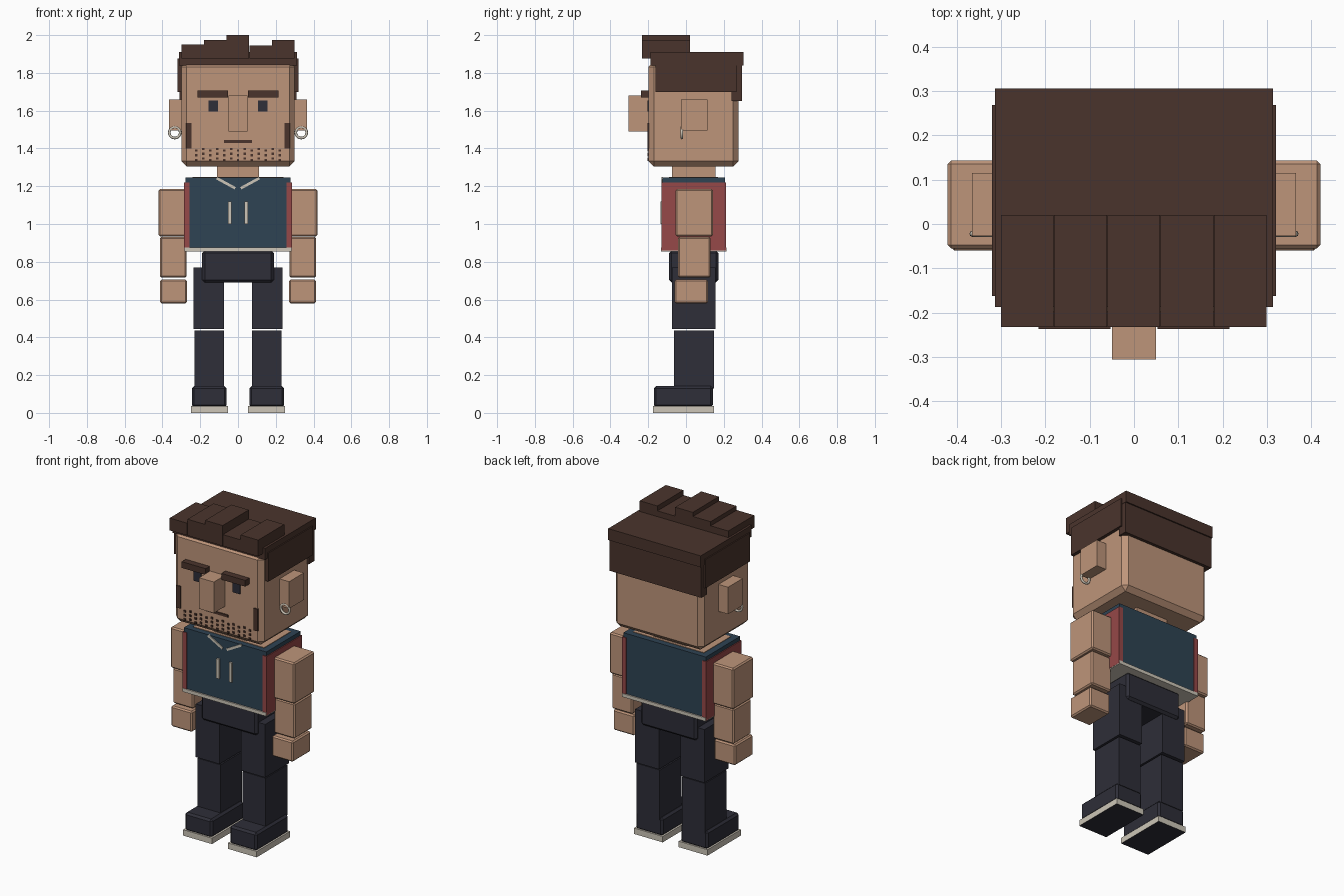
import bpy
import bmesh
import math
from mathutils import Matrix

cube = bpy.data.objects.get("Cube")
if cube:
    bpy.data.objects.remove(cube, do_unlink=True)


def make_material(name, rgb):
    linear = [((c / 255 + 0.055) / 1.055) ** 2.4 for c in rgb] + [1]
    m = bpy.data.materials.new(name)
    m.use_nodes = True
    m.diffuse_color = linear
    bsdf = next(n for n in m.node_tree.nodes if n.type == 'BSDF_PRINCIPLED')
    bsdf.inputs["Base Color"].default_value = linear
    return m


skin = make_material("skin", (190, 149, 122))
brown = make_material("dark brown hair", (74, 52, 44))
navy = make_material("navy cloth", (46, 67, 83))
red = make_material("faded red cloth", (150, 72, 72))
charcoal = make_material("charcoal", (46, 46, 56))
cream = make_material("cream", (205, 198, 184))


def add_object(name, bm, mats, bevel=0):
    me = bpy.data.meshes.new(name)
    bm.to_mesh(me)
    bm.free()
    for m in mats:
        me.materials.append(m)
    ob = bpy.data.objects.new(name, me)
    bpy.context.collection.objects.link(ob)
    if bevel:
        mod = ob.modifiers.new("chamfer", 'BEVEL')
        mod.width = bevel
        mod.segments = 1
    return ob


def add_box(bm, xs, ys, zs, tilt=0):
    """Add a box spanning the given ranges, optionally turned about y."""
    spans = (xs, ys, zs)
    centre = [(a + b) / 2 for a, b in spans]
    size = [abs(b - a) for a, b in spans]
    bmesh.ops.create_cube(bm, size=1, matrix=Matrix.Translation(centre)
                          @ Matrix.Rotation(tilt, 4, 'Y') @ Matrix.Diagonal((*size, 1)))


def box(name, mat, xs, ys, zs, bevel=0, tilt=0):
    bm = bmesh.new()
    add_box(bm, xs, ys, zs, tilt)
    return add_object(name, bm, [mat], bevel)


def pair(name, mat, xs, ys, zs, bevel=0, tilt=0):
    """Matching boxes on both sides; xs is given for the left (+x)."""
    return [box(side + "_" + name, mat, (s * xs[0], s * xs[1]), ys, zs, bevel, s * tilt)
            for side, s in (("left", 1), ("right", -1))]


# Head and face
box("head", skin, (-0.3, 0.3), (-0.198, 0.278), (1.305, 1.86), 0.028)
box("neck", skin, (-0.11, 0.11), (-0.075, 0.155), (1.2, 1.32))
box("nose", skin, (-0.05, 0.05), (-0.305, -0.19), (1.49, 1.68))
box("mouth", brown, (-0.073, 0.073), (-0.204, -0.196), (1.43, 1.445))
pair("ear", skin, (0.29, 0.365), (-0.027, 0.115), (1.495, 1.66))
pair("eye", charcoal, (0.107, 0.157), (-0.205, -0.196), (1.595, 1.655))
pair("eyebrow", brown, (0.053, 0.215), (-0.237, -0.19), (1.67, 1.708))
pair("sideburn", brown, (0.247, 0.275), (-0.205, -0.185), (1.4, 1.535))

# Stubble: staggered rows of small plates
bm = bmesh.new()
for col in range(13):
    x = (col - 6) * 0.0367
    for row in range(3):
        z = 1.397 - row * 0.025 - (col % 2 == 0) * 0.008
        add_box(bm, (x - 0.0065, x + 0.0065), (-0.204, -0.196), (z - 0.006, z + 0.006))
add_object("stubble", bm, [brown])

# Earrings
for side, s in (("left", 1), ("right", -1)):
    bpy.ops.mesh.primitive_torus_add(location=(s * 0.335, -0.022, 1.484),
                                     rotation=(math.pi / 2, 0, 0),
                                     major_radius=0.029, minor_radius=0.007,
                                     major_segments=20, minor_segments=8)
    ring = bpy.context.object
    ring.name = side + "_earring"
    ring.data.materials.append(cream)
    bpy.ops.object.shade_smooth()

# Hair
box("hair_cap", brown, (-0.313, 0.313), (-0.187, 0.305), (1.84, 1.91))
box("hair_back", brown, (-0.311, 0.311), (0.24, 0.297), (1.65, 1.85))
pair("hair_side", brown, (0.285, 0.32), (-0.162, 0.268), (1.7, 1.875))
for i, top in enumerate((1.95, 1.975, 2.0, 1.945, 1.975)):
    x = -0.3 + i * 0.12
    box("fringe_block_%d" % (i + 1), brown, (x, x + 0.119), (-0.232, 0.02), (1.875, top))

# Sleeveless top
box("vest", navy, (-0.279, 0.279), (-0.125, 0.207), (0.87, 1.245))
box("shoulder_opening", skin, (-0.24, 0.24), (-0.09, 0.17), (1.24, 1.248))
pair("vest_side_panel", red, (0.258, 0.285), (-0.13, 0.212), (0.86, 1.22))
box("vest_hem", cream, (-0.284, 0.284), (-0.133, 0.215), (0.855, 0.876))
pair("drawstring", cream, (0.034, 0.052), (-0.136, -0.122), (1.0, 1.12))
pair("collar_trim", cream, (0.008, 0.12), (-0.131, -0.122), (1.209, 1.223), tilt=-0.5)

# Arms
pair("upper_arm", skin, (0.27, 0.42), (-0.055, 0.143), (0.935, 1.185), 0.008)
pair("forearm", skin, (0.272, 0.413), (-0.043, 0.13), (0.716, 0.932), 0.008)
pair("hand", skin, (0.27, 0.413), (-0.06, 0.116), (0.58, 0.706), 0.008)

# Hips and legs
box("hips", charcoal, (-0.19, 0.19), (-0.09, 0.172), (0.69, 0.86), 0.014)
pair("thigh", charcoal, (0.073, 0.235), (-0.073, 0.157), (0.445, 0.77))
pair("shin", charcoal, (0.075, 0.231), (-0.063, 0.147), (0.13, 0.436))
pair("shoe", charcoal, (0.06, 0.244), (-0.17, 0.143), (0.03, 0.142), 0.012)

# Soles: cream sides, dark underside
for sole in pair("sole", cream, (0.054, 0.249), (-0.175, 0.148), (0, 0.036)):
    sole.data.materials.append(charcoal)
    for face in sole.data.polygons:
        face.material_index = int(face.normal.z < -0.5)
